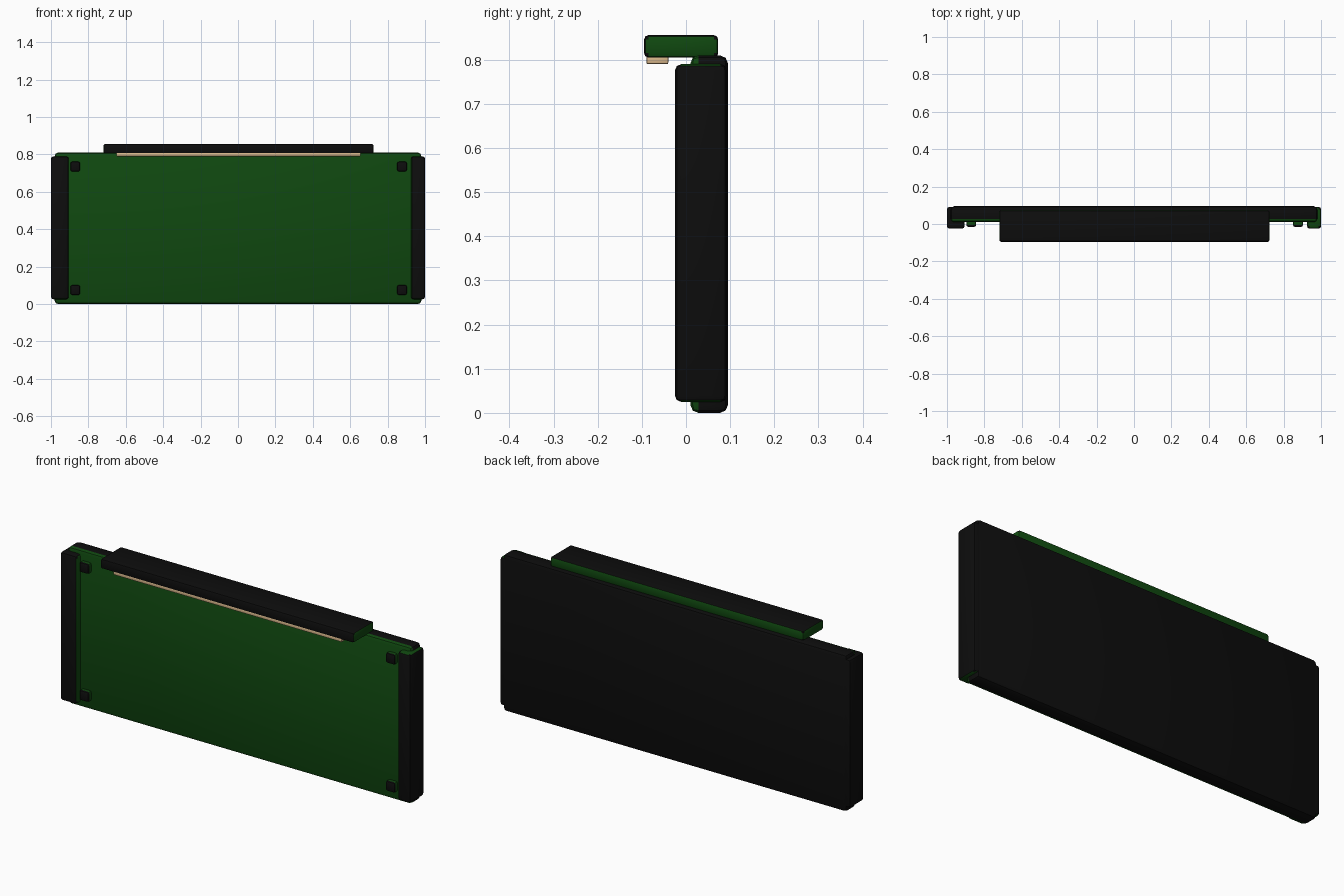
import bpy, bmesh
from mathutils import Vector

if "Cube" in bpy.data.objects:
    bpy.data.objects.remove(bpy.data.objects["Cube"])


def material(name, rgb):
    m = bpy.data.materials.new(name)
    m.use_nodes = True
    m.diffuse_color = (*rgb, 1)
    m.node_tree.nodes["Principled BSDF"].inputs["Base Color"].default_value = (*rgb, 1)
    return m


BLACK = material("frame black", (0.004, 0.004, 0.004))
GREEN = material("board green", (0.005, 0.065, 0.005))
CREAM = material("lamp cream", (0.7, 0.48, 0.26))


def rounded_box(name, low, high, bevel, mats, is_second=None):
    """Bevelled box between two corners; faces passing the rule get the second colour."""
    low, high = Vector(low), Vector(high)
    size, mid = high - low, (low + high) / 2
    bm = bmesh.new()
    bmesh.ops.create_cube(bm, size=1)
    for v in bm.verts:
        v.co = Vector(a * b for a, b in zip(v.co, size)) + mid
    bmesh.ops.bevel(bm, geom=bm.edges[:], offset=bevel, segments=2,
                    profile=0.5, affect='EDGES')
    bm.normal_update()
    mesh = bpy.data.meshes.new(name)
    if is_second:
        for f in bm.faces:
            f.material_index = int(is_second(f.normal))
    bm.to_mesh(mesh)
    bm.free()
    for m in mats:
        mesh.materials.append(m)
    obj = bpy.data.objects.new(name, mesh)
    bpy.context.collection.objects.link(obj)
    bpy.ops.object.select_all(action='DESELECT')
    obj.select_set(True)
    bpy.context.view_layer.objects.active = obj
    bpy.ops.object.shade_smooth_by_angle()
    return obj


two_tone = [BLACK, GREEN]

# Writing board: green front, black back and edges
rounded_box("board", (-0.98, 0.01, 0), (0.98, 0.095, 0.81), 0.018, two_tone,
            lambda n: n.y < -0.2)

# Side rails: green on the inner faces and the end caps
rounded_box("right_rail", (-1, -0.025, 0.025), (-0.905, 0.092, 0.79), 0.014, two_tone,
            lambda n: n.x > 0.9 or n.z < -0.9)
rounded_box("left_rail", (0.925, -0.025, 0.025), (1, 0.092, 0.79), 0.014, two_tone,
            lambda n: n.x < -0.9 or abs(n.z) > 0.9)

# Lamp hood above the board, with green ends, back and underside
rounded_box("lamp_hood", (-0.72, -0.095, 0.805), (0.725, 0.073, 0.856), 0.01, two_tone,
            lambda n: abs(n.x) > 0.9 or n.y > 0.9 or n.z < -0.9)
rounded_box("lamp_strip", (-0.65, -0.09, 0.79), (0.655, -0.04, 0.81), 0.004, [CREAM])

# Corner studs: black caps with green sides
for side, x in (("right", -0.87), ("left", 0.877)):
    for level, z in (("lower", 0.075), ("upper", 0.735)):
        rounded_box(f"{side}_{level}_stud", (x - 0.026, -0.015, z - 0.026),
                    (x + 0.026, 0.02, z + 0.026), 0.009, two_tone,
                    lambda n: abs(n.y) < 0.3)
